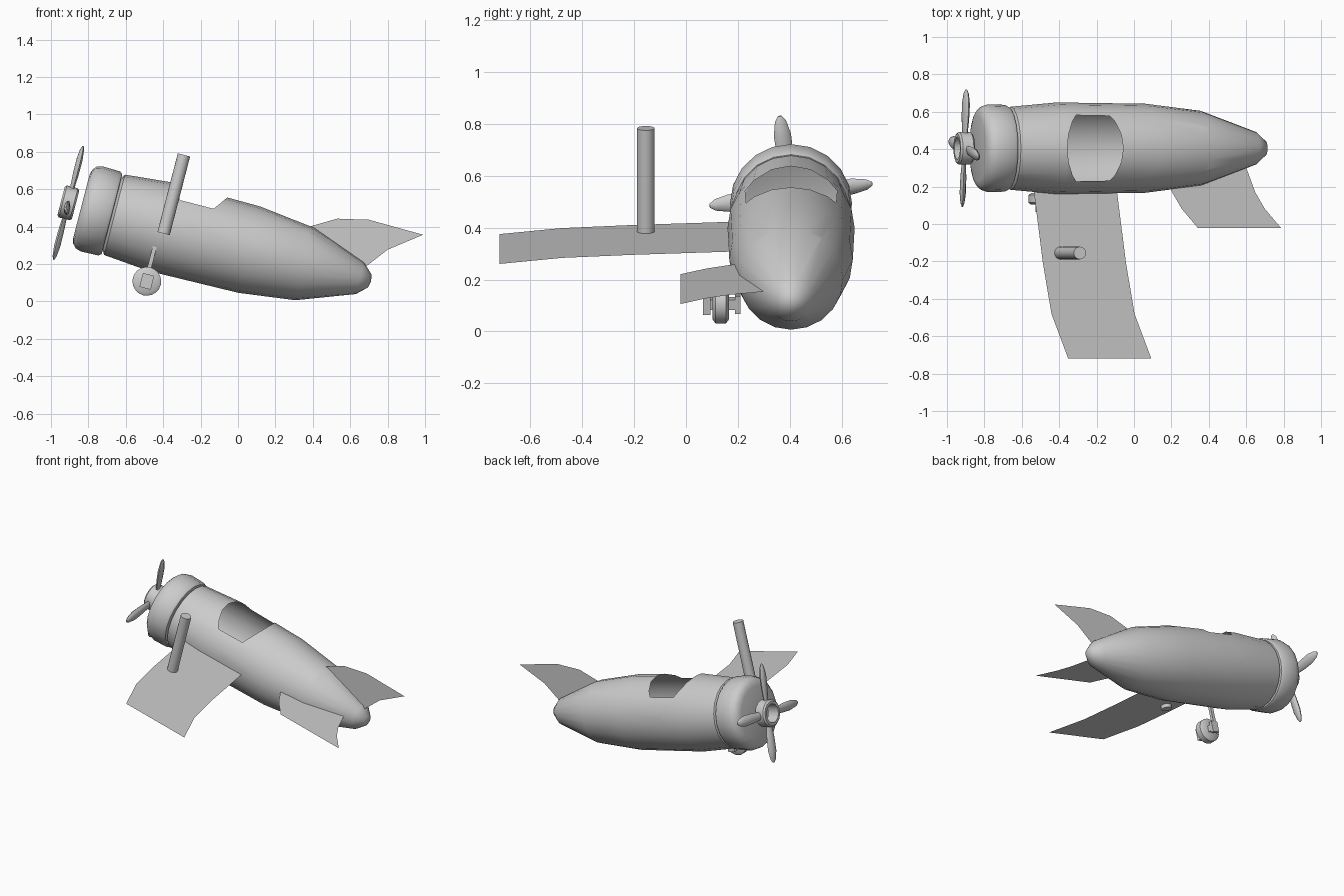
import bpy, bmesh, math
from mathutils import Matrix, Vector

if "Cube" in bpy.data.objects:
    bpy.data.objects.remove(bpy.data.objects["Cube"])

# Everything is modelled along a level fuselage axis, then pitched tail-down
PITCH = Matrix.Rotation(math.radians(14.5), 4, 'Y')
CY, CW = 0.405, 0.283          # fuselage axis position


def finish(name, bm, smooth=None, local=Matrix()):
    me = bpy.data.meshes.new(name)
    bm.transform(PITCH @ local)
    bm.to_mesh(me)
    bm.free()
    ob = bpy.data.objects.new(name, me)
    bpy.context.collection.objects.link(ob)
    if smooth:
        bpy.ops.object.select_all(action='DESELECT')
        ob.select_set(True)
        bpy.context.view_layer.objects.active = ob
        bpy.ops.object.shade_smooth_by_angle(angle=math.radians(smooth))
    return ob


def lathe(profile, sides, closed=False):
    """Revolve (u, radius) points around the x axis."""
    bm = bmesh.new()
    rings = []
    for u, r in profile:
        rings.append([bm.verts.new((u, r * math.sin(2 * math.pi * i / sides),
                                    r * math.cos(2 * math.pi * i / sides)))
                      for i in range(sides)])
    pairs = list(zip(rings, rings[1:]))
    if closed:
        pairs.append((rings[-1], rings[0]))
    for a, b in pairs:
        for i in range(sides):
            j = (i + 1) % sides
            bm.faces.new((a[i], a[j], b[j], b[i]))
    bmesh.ops.remove_doubles(bm, verts=bm.verts, dist=1e-5)
    bmesh.ops.recalc_face_normals(bm, faces=bm.faces)
    return bm


def box(name, lo, hi):
    bm = bmesh.new()
    bmesh.ops.create_cube(bm, size=1)
    lo, hi = Vector(lo), Vector(hi)
    bmesh.ops.scale(bm, vec=hi - lo, verts=bm.verts)
    bmesh.ops.translate(bm, vec=(lo + hi) / 2, verts=bm.verts)
    return finish(name, bm)


def swept_sheet(name, stations, w):
    """Flat surface from (y, leading u, trailing u) stations."""
    bm = bmesh.new()
    rows = [(bm.verts.new((a, y, w)), bm.verts.new((b, y, w))) for y, a, b in stations]
    for (a, b), (c, d) in zip(rows, rows[1:]):
        bm.faces.new((a, c, d, b))
    bmesh.ops.recalc_face_normals(bm, faces=bm.faces)
    for f in bm.faces:
        if f.normal.z < 0:
            f.normal_flip()
    return finish(name, bm)


AXIS = Matrix.Translation((0, CY, CW))

# Fuselage shell with an open cockpit notch cut by three planes
bm = lathe([(-.772, 0), (-.772, .195), (-.755, .222), (-.50, .245), (-.01, .238),
            (.295, .2), (.60, .087), (.655, .036), (.662, 0)], 20)
planes = [(Vector((0, 0, .447 - CW)), Vector((0, 0, 1))),
          (Vector((-.435, 0, .447 - CW)), Vector((.085, 0, .073))),
          (Vector((-.25, 0, .447 - CW)), Vector((-.073, 0, .053)))]
for co, no in planes:
    geom = [f for f in bm.faces if -.77 < f.calc_center_median().x < .3
            and f.calc_center_median().z > 0]
    geom += list({e for f in geom for e in f.edges}) + list({v for f in geom for v in f.verts})
    bmesh.ops.bisect_plane(bm, geom=geom, plane_co=co, plane_no=no, dist=1e-5)
gone = [f for f in bm.faces
        if all((f.calc_center_median() - co).dot(no) > 1e-6 for co, no in planes)]
bmesh.ops.delete(bm, geom=gone, context='FACES')
finish("fuselage", bm, 40, AXIS)

# Engine cowl
finish("engine_cowl", lathe([(-.938, 0), (-.938, .175), (-.93, .205), (-.912, .225), (-.88, .235),
                             (-.785, .232), (-.77, .222), (-.768, .19)], 20), 40, AXIS)

# Propeller hub ring and four blades
finish("propeller_hub", lathe([(-1.05, .06), (-1.05, .078), (-1.04, .088), (-.98, .088),
                               (-.97, .078), (-.97, .06)], 16, True), 35, AXIS)
for k in range(4):
    bm = lathe([(.065, 0), (.065, .022), (.16, .032), (.24, .034),
                (.295, .022), (.316, .008), (.318, 0)], 8)
    spin = Matrix.Rotation(math.radians(8 + 90 * k), 4, 'X')
    shape = (Matrix.Rotation(math.radians(-90), 4, 'Y')       # length along w
             @ Matrix.Rotation(math.radians(12), 4, 'X')      # blade pitch
             @ Matrix.Diagonal((1, 1, .5, 1)))
    finish("propeller_blade_%d" % (k + 1), bm, 40,
           Matrix.Translation((-1.01, CY, CW)) @ spin @ shape)

# Wing and tailplane (one side only)
CHORD = .459
swept_sheet("wing", [(y, u, u + CHORD) for y, u in
                     [(.2, -.626), (.165, -.623), (-.21, -.574), (-.48, -.527), (-.718, -.435)]], .275)
swept_sheet("tailplane", [(y, u, u + CHORD) for y, u in
                          [(.3, .084), (.17, .133), (.08, .187), (-.022, .276)]], .299)

# Upright tail fin
bm = bmesh.new()
outline = [(.15, .40), (.268, .482), (.402, .561), (.568, .598),
           (.869, .593), (.705, .468), (.62, .358), (.56, .28)]
bm.faces.new([bm.verts.new((u, CY, w)) for u, w in outline])
finish("tail_fin", bm)

# Wing strut standing through the wing
bm = lathe([(.252, 0), (.252, .034), (.686, .034), (.686, 0)], 16)
finish("wing_strut", bm, 35, Matrix.Translation((-.476, -.155, 0))
       @ Matrix.Rotation(math.radians(-90), 4, 'Y'))

# Landing wheel with axle, hub block and leg
WU, WW = -.499, -.018
bm = lathe([(-.031, 0), (-.031, .062), (-.02, .077), (.02, .077), (.031, .062), (.031, 0)], 20)
finish("wheel", bm, 50, Matrix.Translation((WU, .134, WW)) @ Matrix.Rotation(math.radians(90), 4, 'Z'))
box("axle", (WU - .02, .08, WW - .02), (WU + .02, .2, WW + .02))
box("outer_hub", (WU - .031, .065, WW - .038), (WU + .031, .095, WW + .038))
box("inner_hub", (WU - .025, .189, WW - .035), (WU + .025, .211, WW + .035))
box("wheel_leg", (WU - .016, .19, WW), (WU + .006, .21, .2))
